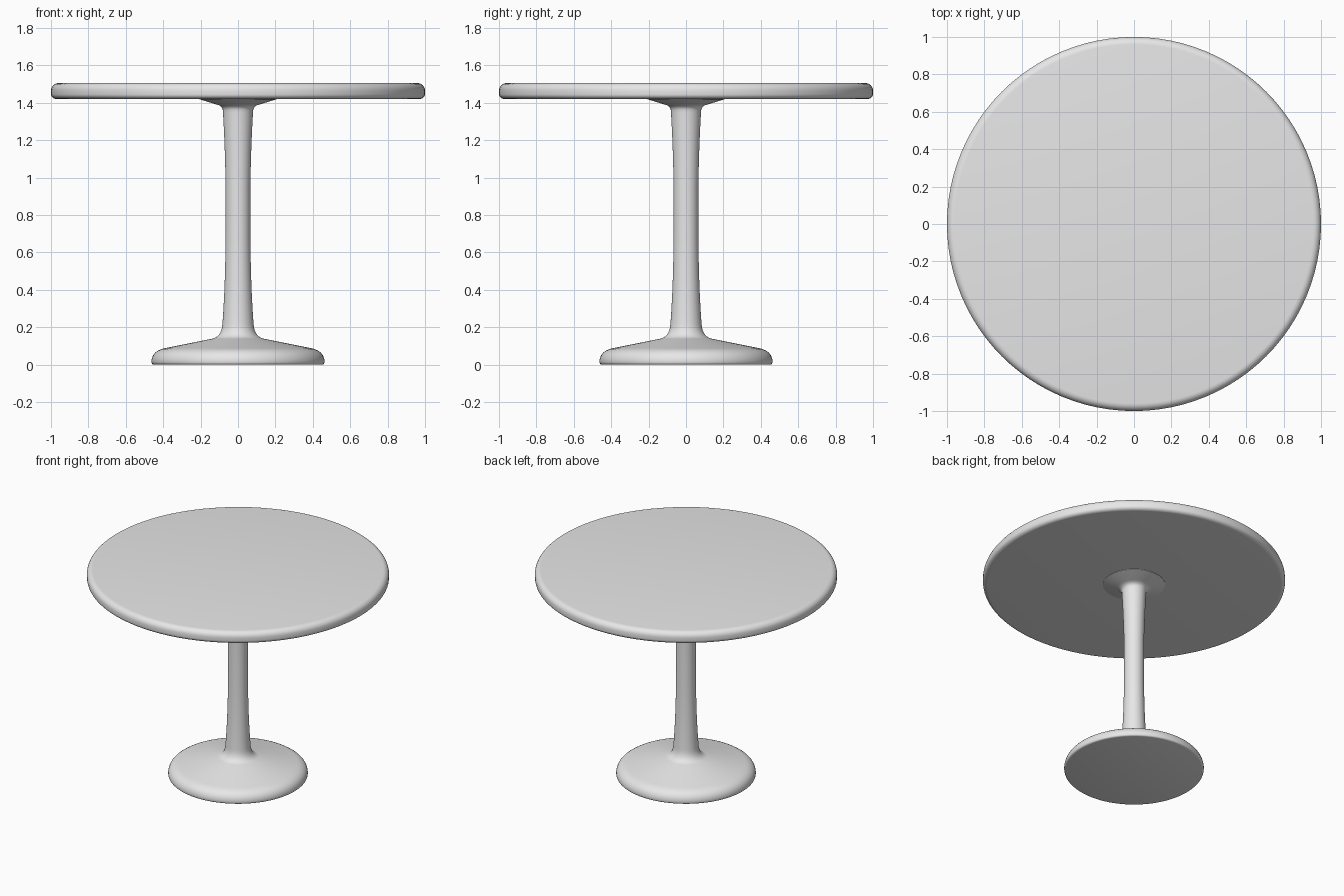
import bpy, bmesh, math

cube = bpy.data.objects.get("Cube")
if cube:
    bpy.data.objects.remove(cube, do_unlink=True)

SEGMENTS = 96


def make_material(name, color):
    mat = bpy.data.materials.new(name)
    mat.use_nodes = True
    mat.diffuse_color = color
    mat.node_tree.nodes["Principled BSDF"].inputs["Base Color"].default_value = color
    return mat


def lathe(name, profile, mat):
    """Spin a (radius, height) profile around the z axis."""
    bm = bmesh.new()
    verts = [bm.verts.new((r, 0, z)) for r, z in profile]
    edges = [bm.edges.new(pair) for pair in zip(verts, verts[1:])]
    bmesh.ops.spin(bm, geom=verts + edges, cent=(0, 0, 0), axis=(0, 0, 1),
                   angle=math.tau, steps=SEGMENTS)
    bmesh.ops.remove_doubles(bm, verts=bm.verts, dist=0.0001)
    bmesh.ops.recalc_face_normals(bm, faces=bm.faces)
    mesh = bpy.data.meshes.new(name)
    bm.to_mesh(mesh)
    bm.free()
    mesh.materials.append(mat)
    obj = bpy.data.objects.new(name, mesh)
    bpy.context.collection.objects.link(obj)
    bpy.ops.object.select_all(action="DESELECT")
    obj.select_set(True)
    bpy.context.view_layer.objects.active = obj
    bpy.ops.object.shade_smooth_by_angle(angle=math.radians(40))
    return obj


def corner(r, z, rad_r, rad_z, start, steps=6):
    """Quarter ellipse of profile points, turning counter-clockwise."""
    angles = [math.radians(start + 90 * i / steps) for i in range(steps + 1)]
    return [(r + rad_r * math.cos(a), z + rad_z * math.sin(a)) for a in angles]


def bezier(a, b, c, steps=6):
    """Curve from a to c pulled towards b."""
    ts = [i / steps for i in range(steps + 1)]
    return [tuple((1 - t) ** 2 * p + 2 * t * (1 - t) * q + t * t * s
                  for p, q, s in zip(a, b, c)) for t in ts]


light_grey = make_material("light grey", (0.8, 0.8, 0.8, 1))

# Round table top with softened rim
lathe("table_top",
      [(0, 1.42)] + corner(0.97, 1.445, 0.03, 0.025, -90)
      + corner(0.96, 1.465, 0.04, 0.04, 0) + [(0, 1.505)], light_grey)

# Pedestal: flat foot, slim waisted stem and flared collar
foot = ([(0, 0), (0.45, 0)] + corner(0.45, 0.012, 0.012, 0.012, -90, 3)
        + bezier((0.462, 0.025), (0.455, 0.075), (0.39, 0.088)))
stem = (bezier((0.14, 0.138), (0.095, 0.146), (0.085, 0.2))
        + bezier((0.083, 0.22), (0.066, 0.45), (0.066, 0.75), 8)
        + bezier((0.066, 0.95), (0.069, 1.15), (0.08, 1.345), 8))
collar = bezier((0.081, 1.36), (0.084, 1.385), (0.12, 1.392)) + [(0.205, 1.418), (0.205, 1.422)]
lathe("pedestal", foot + stem + collar, light_grey)
